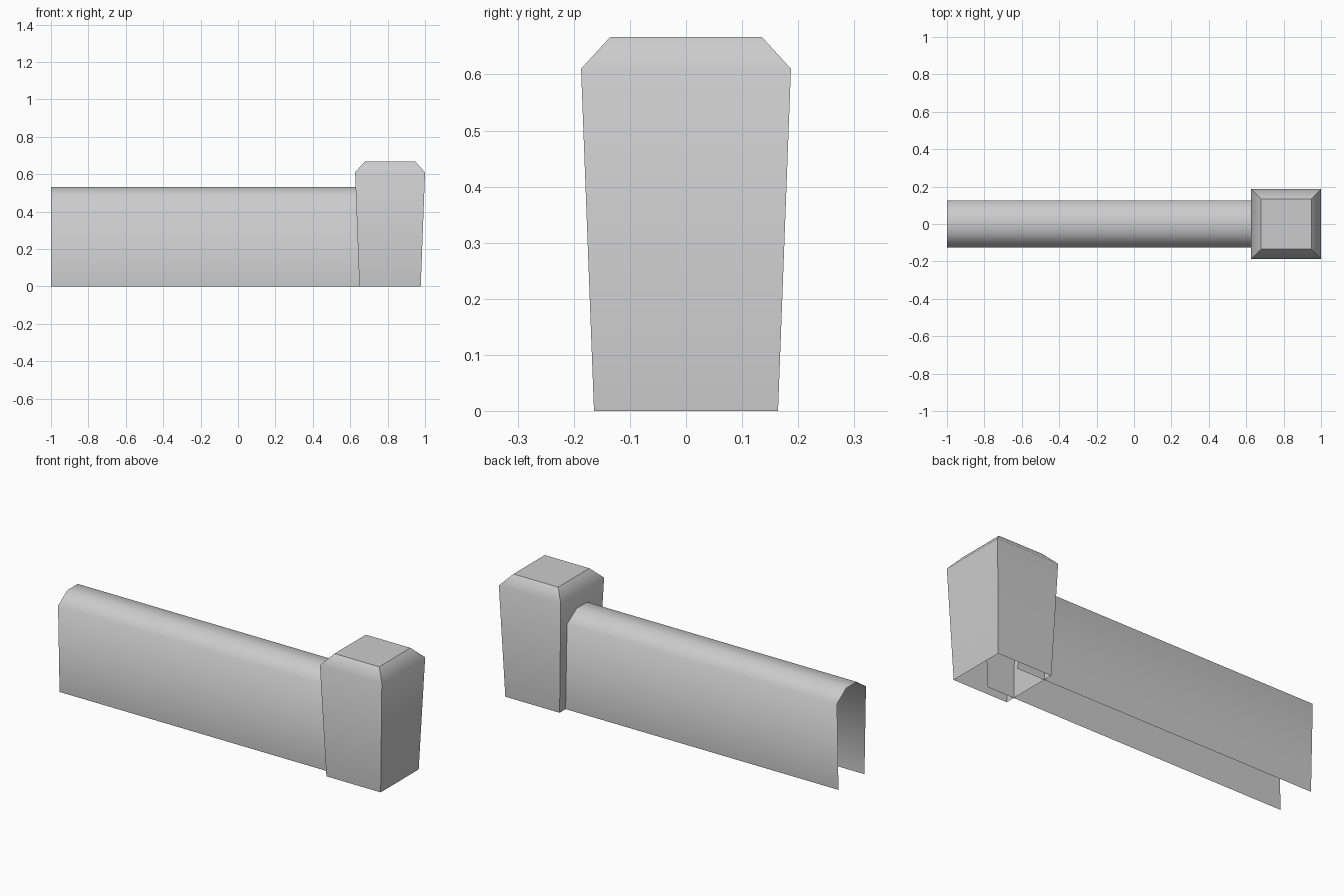
import bpy
import bmesh

cube = bpy.data.objects.get("Cube")
if cube:
    bpy.data.objects.remove(cube, do_unlink=True)

GREY = (0.6, 0.6, 0.6, 1.0)
stone = bpy.data.materials.new("stone_grey")
stone.use_nodes = True
stone.diffuse_color = GREY
stone.node_tree.nodes["Principled BSDF"].inputs["Base Color"].default_value = GREY

POST_X = 0.813


def loft(name, rings, closed, cap=False):
    """Skin consecutive rings of points with quads, optionally capping the last ring."""
    bm = bmesh.new()
    loops = [[bm.verts.new(p) for p in ring] for ring in rings]
    for a, b in zip(loops, loops[1:]):
        n = len(a)
        for i in range(n if closed else n - 1):
            j = (i + 1) % n
            bm.faces.new((a[i], a[j], b[j], b[i]))
    if cap:
        bm.faces.new(loops[-1])
    mesh = bpy.data.meshes.new(name)
    bm.to_mesh(mesh)
    bm.free()
    mesh.materials.append(stone)
    obj = bpy.data.objects.new(name, mesh)
    bpy.context.collection.objects.link(obj)
    return obj


# Wall: open shell with a chamfered top, ending inside the post
half = [(0.112, 0.0), (0.125, 0.475), (0.045, 0.53)]
profile = half + [(-y, z) for y, z in reversed(half)]
wall = loft("wall", [[(x, y, z) for y, z in profile] for x in (-1.0, POST_X)], False)
wall.data.shade_smooth()

# Post: flared square shell, chamfered top, open underneath
corners = [(-1, -1), (1, -1), (1, 1), (-1, 1)]
levels = [(0.164, 0.0), (0.187, 0.61), (0.135, 0.667)]
post = loft("end_post",
            [[(POST_X + sx * r, sy * r, z) for sx, sy in corners] for r, z in levels],
            True, cap=True)

# Soft shoulder on the post, crisp corners and top rim
post.data.shade_smooth()
shoulder = levels[1][1]
for edge in post.data.edges:
    heights = [post.data.vertices[i].co.z for i in edge.vertices]
    edge.use_edge_sharp = any(abs(h - shoulder) > 0.001 for h in heights)
